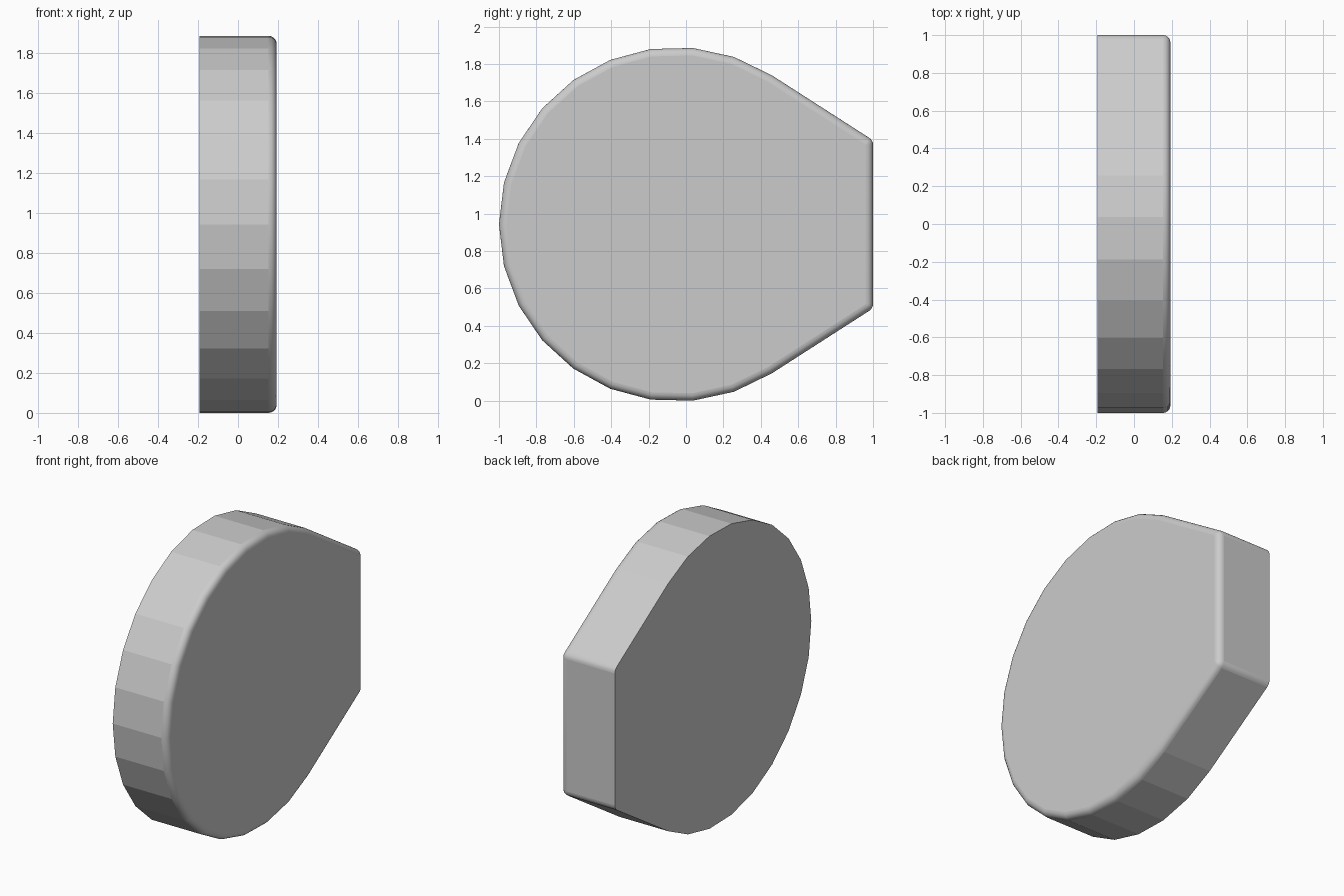
import bpy, bmesh
from math import sin, cos, pi, radians

if "Cube" in bpy.data.objects:
    bpy.data.objects.remove(bpy.data.objects["Cube"])

R, CY, CZ = 0.947, -0.053, 0.943      # main round: radius and centre in the YZ plane
A = radians(57.3)                     # angle where the straight flanks leave the round
HALF = 0.193                          # half thickness along x
FILLET, CORNER = 0.04, 0.045          # front edge rounding, end corner rounding
ARC_STEPS, CORNER_STEPS, FILLET_STEPS = 18, 4, 5


def arc(cy, cz, r, a0, a1, steps):
    return [(cy + r * cos(a0 + (a1 - a0) * i / steps),
             cz + r * sin(a0 + (a1 - a0) * i / steps)) for i in range(steps + 1)]


def outline(d):
    """Teardrop outline with a flat end, inset by d."""
    ky = 1 - CORNER
    dz = (R - CORNER - cos(A) * (ky - CY)) / sin(A)
    return (arc(ky, CZ + dz, CORNER - d, 0, A, CORNER_STEPS)
            + arc(CY, CZ, R - d, A, 2 * pi - A, ARC_STEPS)
            + arc(ky, CZ - dz, CORNER - d, -A, 0, CORNER_STEPS))


bm = bmesh.new()

# Side wall, then the rounded front edge
levels = [(-HALF, 0)]
for i in range(FILLET_STEPS + 1):
    t = pi / 2 * i / FILLET_STEPS
    levels.append((HALF - FILLET + FILLET * sin(t), FILLET * (1 - cos(t))))
rings = [[bm.verts.new((x, y, z)) for y, z in outline(d)] for x, d in levels]

n = len(rings[0])
arc_start = CORNER_STEPS + 1
for k in range(len(rings) - 1):
    for i in range(n):
        j = (i + 1) % n
        f = bm.faces.new((rings[k][i], rings[k][j], rings[k + 1][j], rings[k + 1][i]))
        # Rim facets stay flat, fillets and corners are smooth
        f.smooth = k > 0 or i < CORNER_STEPS or CORNER_STEPS <= n - 1 - i < 0 \
            or n - 1 - CORNER_STEPS <= i < n - 1

# Flat front and back faces
bm.faces.new(rings[-1])
bm.faces.new(rings[0][::-1])
bmesh.ops.recalc_face_normals(bm, faces=bm.faces)

mesh = bpy.data.meshes.new("rounded_plate")
bm.to_mesh(mesh)
bm.free()
plate = bpy.data.objects.new("rounded_plate", mesh)
bpy.context.collection.objects.link(plate)

# Settle the faceted rim on the ground
plate.location.z = -min(v.co.z for v in mesh.vertices)
